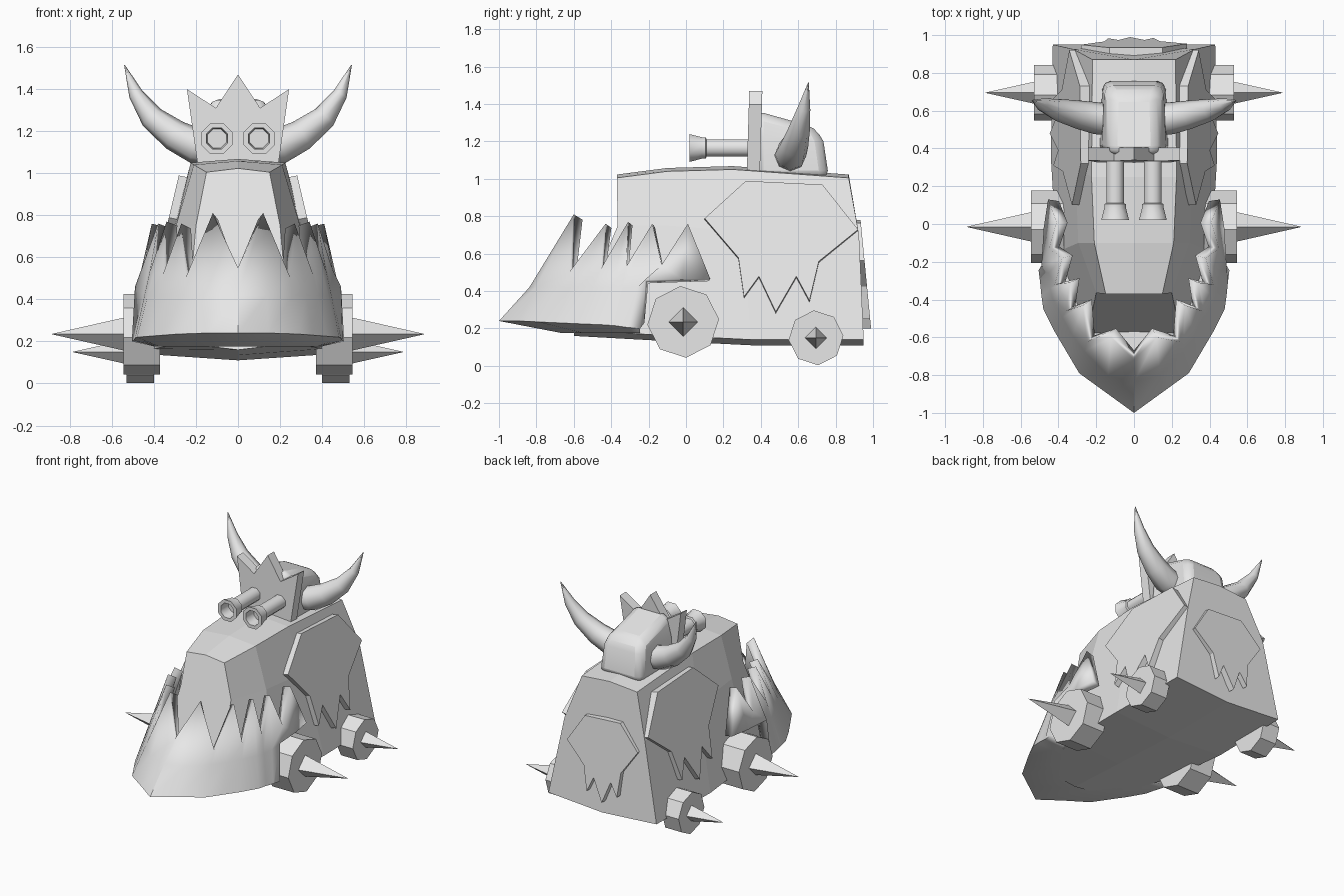
import bpy, bmesh, math
from mathutils import Vector

if "Cube" in bpy.data.objects:
    bpy.data.objects.remove(bpy.data.objects["Cube"])

grey = bpy.data.materials.new("plain grey")
grey.diffuse_color = (0.8, 0.8, 0.8, 1)
grey.use_nodes = True
grey.node_tree.nodes["Principled BSDF"].inputs["Base Color"].default_value = grey.diffuse_color


def make(name, verts, faces, smooth=None):
    me = bpy.data.meshes.new(name)
    me.from_pydata([tuple(v) for v in verts], [], faces)
    bm = bmesh.new()
    bm.from_mesh(me)
    bmesh.ops.remove_doubles(bm, verts=bm.verts, dist=1e-5)
    bmesh.ops.recalc_face_normals(bm, faces=bm.faces)
    bm.to_mesh(me)
    bm.free()
    me.materials.append(grey)
    ob = bpy.data.objects.new(name, me)
    bpy.context.collection.objects.link(ob)
    if smooth:
        bpy.ops.object.select_all(action='DESELECT')
        bpy.context.view_layer.objects.active = ob
        ob.select_set(True)
        bpy.ops.object.shade_smooth_by_angle(angle=math.radians(smooth))
    return ob


def loft(name, rings, smooth=None):
    """Skin closed rings of equal length and cap both ends."""
    n = len(rings[0])
    verts = [v for r in rings for v in r]
    faces = [(k * n + i, k * n + (i + 1) % n, (k + 1) * n + (i + 1) % n, (k + 1) * n + i)
             for k in range(len(rings) - 1) for i in range(n)]
    faces += [tuple(range(n)), tuple(range((len(rings) - 1) * n, len(rings) * n))]
    return make(name, verts, faces, smooth)


def circle(centre, axis, r, n, start=0.0):
    """Ring of n points around an axis."""
    axis = Vector(axis).normalized()
    u = axis.cross(Vector((0, 1, 0)) if abs(axis.y) < 0.9 else Vector((1, 0, 0))).normalized()
    w = axis.cross(u)
    return [Vector(centre) + r * (math.cos(a) * u + math.sin(a) * w)
            for a in (start + 2 * math.pi * i / n for i in range(n))]


# Hull: sections of top corner, waist and bottom corner, mirrored
sections = [
    ((.15, -.37, 1.005), (.20, -.365, .75), (.25, -.60, .19)),
    ((.21, -.10, 1.04), (.295, -.10, .75), (.41, -.15, .165)),
    ((.225, .25, 1.05), (.31, .30, .72), (.44, .35, .14)),
    ((.22, .87, 1.005), (.32, .925, .70), (.43, .95, .14)),
]
rings = []
for t, m, b in sections:
    right = [t, m, b]
    left = [(-x, y, z) for x, y, z in reversed(right)]
    rings.append(right + [(0, b[1], b[2] - .03)] + left + [(0, t[1], t[2] + .018)])
loft("hull", rings)

# Toothed jaw: top points alternate valley and peak; rim points below
tops = [(0, -.72, .55), (.12, -.60, .81), (.25, -.625, .50), (.27, -.43, .76), (.36, -.46, .51),
        (.34, -.31, .77), (.42, -.32, .53), (.38, -.18, .76), (.45, -.13, .54),
        (.41, .01, .76), (.455, .13, .465)]
rims = [(0, -1, .24), (.145, -.895, .24), (.29, -.79, .235), (.355, -.68, .23), (.42, -.57, .225),
        (.48, -.45, .22), (.49, -.38, .215), (.497, -.31, .205), (.505, -.245, .20)]
mids = []
for i, r in enumerate(rims):
    f = (.42 - r[2]) / (tops[i][2] - r[2])
    mids.append(tuple(a + (b - a) * f for a, b in zip(r, tops[i])))
mids[8] = (.49, -.22, .46)
mids += [(.478, -.02, .463), tops[10]]
floor = [(x * .78, -.25 + (y + .25) * .55, .175) for x, y, z in rims]


def mirrored(row):
    return [(-x, y, z) for x, y, z in reversed(row[1:])] + list(row)


verts, faces = [], []
for low, high in ((floor, rims), (rims, mids[:9]), (mids, tops)):
    a, b = mirrored(low), mirrored(high)
    s, n = len(verts), len(a)
    verts += a + b
    for i in range(n - 1):
        q = [s + i, s + i + 1, s + n + i + 1, s + n + i]
        if a[i] == b[i]:
            q.pop(3)
        if a[i + 1] == b[i + 1]:
            q.pop(2)
        faces.append(tuple(q))
s = len(verts)
verts += mirrored(floor)
faces.append(tuple(range(s, len(verts))))
jaw = make("toothed_jaw", verts, faces, 28)
# keep normals pointing outward, then thicken inward
bm = bmesh.new()
bm.from_mesh(jaw.data)
bm.faces.ensure_lookup_table()
front = min(bm.faces, key=lambda f: f.calc_center_median().y)
if max(bm.faces, key=lambda f: len(f.verts)).normal.z > 0:
    bmesh.ops.reverse_faces(bm, faces=bm.faces)
bm.to_mesh(jaw.data)
bm.free()
mod = jaw.modifiers.new("thickness", 'SOLIDIFY')
mod.thickness = .06
mod.offset = -1

# Skull-like shields on both flanks and on the back
shield = [(.10, .78), (.32, .98), (.73, .96), (.92, .72), (.71, .55), (.66, .34),
          (.59, .47), (.48, .28), (.39, .47), (.31, .36), (.28, .57)]


def flank(y, z, d):
    return Vector((.225 + (1.03 - z) * .235 + d, y, z + d * .2))


def back(u, z, d):
    z = .20 + (z - .28) / .70 * .58
    return Vector(((u - .51) / .41 * .28, .872 + (1.0 - z) * .097 + d, z))


for side, s in (("right", 1), ("left", -1)):
    loft(side + "_shield", [[Vector((p.x * s, p.y, p.z)) for p in (flank(y, z, d) for y, z in shield)]
                            for d in (-.02, .045)])
loft("back_shield", [[back(y, z, d) for y, z in shield] for d in (-.02, .04)])

# Wheels with square spikes, horns and gun barrels, each on both sides
horn_path = [(.12, .555, 1.12, .085), (.20, .56, 1.13, .085), (.30, .58, 1.18, .075),
             (.41, .605, 1.265, .058), (.485, .63, 1.375, .035), (.54, .655, 1.515, .002)]
barrel = [(.05, .36), (.05, .11), (.062, .105), (.062, .085), (.08, .02),
          (.055, .02), (.048, .10)]
for side, s in (("right", 1), ("left", -1)):
    for end, y, z, r, x0, x1, tip, sr in (("front", -.015, .235, .192, .37, .545, .885, .08),
                                          ("rear", .695, .15, .147, .40, .53, .785, .06)):
        loft(f"{side}_{end}_wheel", [circle((s * x, y, z), (1, 0, 0), r, 8, .08) for x in (x0, x1)])
        loft(f"{side}_{end}_spike", [circle((s * x, y, z), (1, 0, 0), q, 4)
                                     for x, q in ((x1 - .01, sr), (tip, .001))])
    pts = [Vector((s * x, y, z)) for x, y, z, r in horn_path]
    loft(side + "_horn", [circle(p, pts[min(i + 1, 5)] - pts[max(i - 1, 0)], horn_path[i][3], 8)
                          for i, p in enumerate(pts)], 60)
    loft(side + "_gun_barrel", [circle((s * .10, y, 1.165), (0, 1, 0), r, 8, math.pi / 8)
                                for r, y in barrel], 50)

# Turret: tapered box with rounded edges, sloping down to the back
turret = loft("turret", [[(-w, .37, zf), (w, .37, zf), (w * .92, yb, zb), (-w * .92, yb, zb)]
                         for w, zf, zb, yb in ((.185, 1.0, 1.0, .765), (.17, 1.22, 1.2, .735),
                                               (.135, 1.365, 1.275, .69))], 40)
bev = turret.modifiers.new("round", 'BEVEL')
bev.width = .045
bev.segments = 2
bev.angle_limit = math.radians(40)

# Crown-shaped gun shield
crown = [(-.19, 1.03), (.19, 1.03), (.243, 1.40), (.105, 1.31), (0, 1.47), (-.105, 1.31), (-.243, 1.40)]
loft("crown_shield", [[(x, y + (z - 1.03) * .03, z) for x, z in crown] for y in (.325, .395)])
